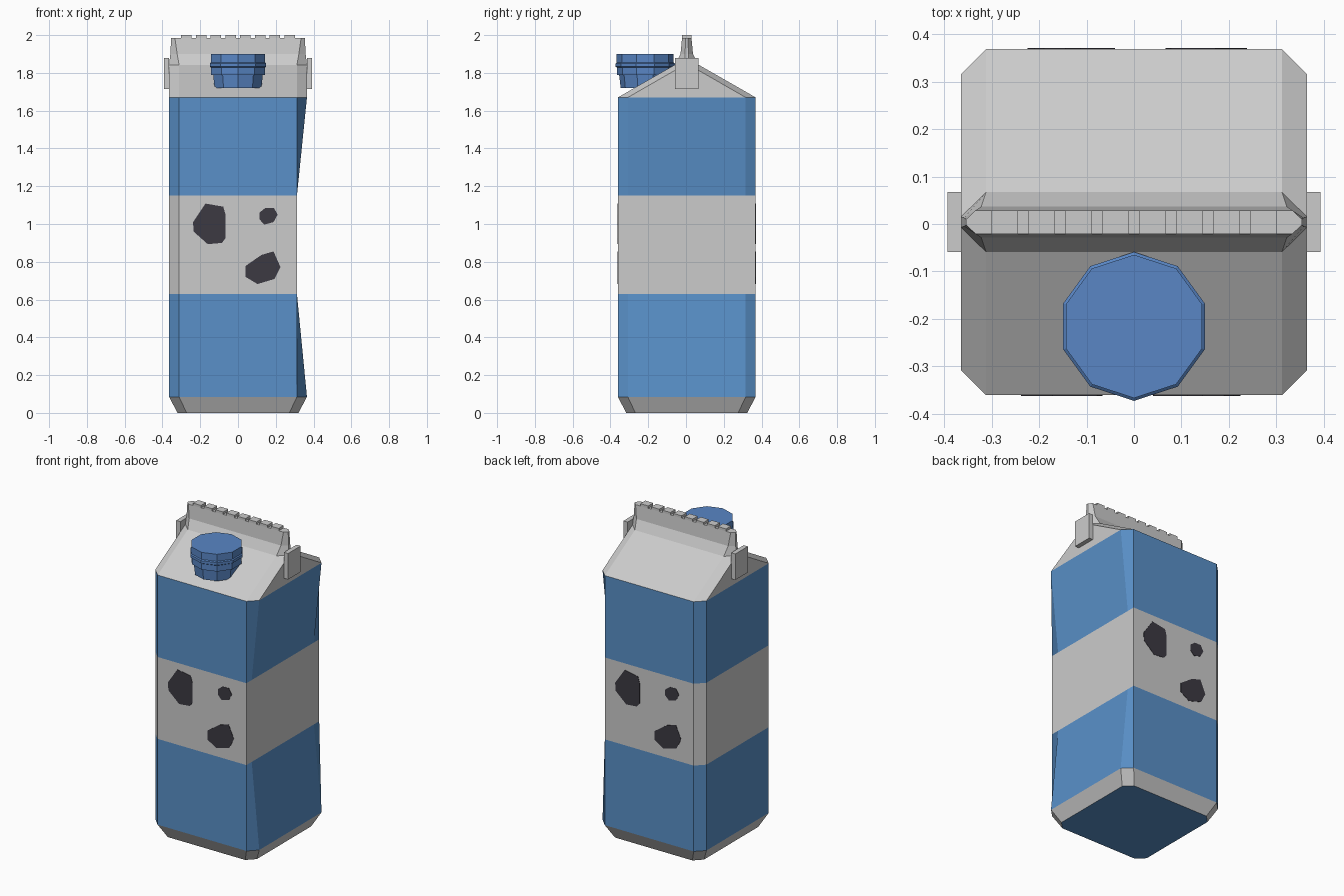
import bpy, bmesh, math

if "Cube" in bpy.data.objects:
    bpy.data.objects.remove(bpy.data.objects["Cube"])

CY = 0.004          # carton sits slightly behind centre; the cap overhangs the front
H, C = 0.365, 0.312  # half width, and where the corner chamfer starts


def material(name, rgb):
    m = bpy.data.materials.new(name)
    m.diffuse_color = (*rgb, 1)
    m.use_nodes = True
    m.node_tree.nodes["Principled BSDF"].inputs["Base Color"].default_value = m.diffuse_color
    return m


BLUE = material("blue_card", (0.10, 0.28, 0.58))
CAP = material("cap_blue", (0.10, 0.24, 0.56))
DARK = material("spot_dark", (0.045, 0.042, 0.055))


def octagon(z, ox=H, ix=C, oy=H, iy=C, right=None):
    """Chamfered rectangle; right overrides the outer x of the +x side."""
    r = ox if right is None else right
    pts = [(ix, -oy), (r, -iy), (r, iy), (ix, oy),
           (-ix, oy), (-ox, iy), (-ox, -iy), (-ix, -oy)]
    return [(x, y + CY, z) for x, y in pts]


def loft(name, rings, mat=None, bottom=False, top=False):
    bm = bmesh.new()
    loops = [[bm.verts.new(p) for p in ring] for ring in rings]
    n = len(loops[0])
    for a, b in zip(loops, loops[1:]):
        for i in range(n):
            j = (i + 1) % n
            bm.faces.new((a[i], a[j], b[j], b[i]))
    if bottom:
        bm.faces.new(loops[0][::-1])
    if top:
        bm.faces.new(loops[-1])
    return finish(name, bm, mat)


def finish(name, bm, mat=None):
    me = bpy.data.meshes.new(name)
    bm.to_mesh(me)
    bm.free()
    ob = bpy.data.objects.new(name, me)
    bpy.context.collection.objects.link(ob)
    if mat:
        me.materials.append(mat)
    return ob


def box(name, x0, x1, y0, y1, z0, z1):
    return loft(name, [[(x0, y0, z), (x1, y0, z), (x1, y1, z), (x0, y1, z)]
                       for z in (z0, z1)], bottom=True, top=True)


# Body: tapered foot, blue sleeves and a plain band dented on the right side
foot = octagon(0, 0.32, 0.272, 0.32, 0.272)
low, high = octagon(0.085), octagon(1.67)
band_lo, band_hi = octagon(0.63, right=C), octagon(1.15, right=C)
loft("bottom_panel", [foot], BLUE, bottom=True)
loft("base_rim", [foot, low])
loft("lower_sleeve", [low, band_lo], BLUE)
loft("middle_band", [band_lo, band_hi])
loft("upper_sleeve", [band_hi, high], BLUE)

# Gable roof narrowing into the sealed fin
loft("gable_roof", [
    high,
    octagon(1.843, H, C, 0.063, 0.011),
    octagon(1.90, 0.358, 0.322, 0.033, 0.009),
    octagon(1.985, 0.354, 0.334, 0.025, 0.006),
], top=True)

# Crimped teeth along the fin top
pitch, gap = 0.078, 0.022
for i in range(8):
    x = (i - 3.5) * pitch
    w = (pitch - gap) / 2
    box(f"fin_tooth_{i + 1}", x - w, x + w, CY - 0.025, CY + 0.025, 1.98, 2.0)

# Folded tabs at the gable ends
for side, s in (("left", -1), ("right", 1)):
    x0, x1 = sorted((s * 0.364, s * 0.393))
    box(f"gable_tab_{side}", x0, x1, CY - 0.063, CY + 0.063, 1.715, 1.88)

# Ten-sided screw cap
profile = [(0.130, 1.72), (0.138, 1.79), (0.150, 1.79), (0.150, 1.828),
           (0.157, 1.833), (0.157, 1.85), (0.151, 1.855), (0.151, 1.90)]
loft("screw_cap", [[(r * math.sin(k * math.tau / 10),
                     -0.216 - r * math.cos(k * math.tau / 10), z)
                    for k in range(10)] for r, z in profile],
     CAP, bottom=True, top=True)

# Dark patches on the front, repeated on the back by a half turn
spots = {
    "large": [(-.172, 1.108), (-.078, 1.092), (-.066, 1.05), (-.066, .925),
              (-.085, .9), (-.16, .893), (-.235, .96), (-.238, 1.01)],
    "small": [(.145, 1.085), (.19, 1.085), (.21, 1.05), (.188, 1.01),
              (.14, .997), (.113, 1.025), (.113, 1.06)],
    "lower": [(.124, .836), (.188, .855), (.225, .772), (.193, .709),
              (.103, .682), (.04, .72), (.04, .778)],
}
for face, s in (("front", 1), ("back", -1)):
    for size, pts in spots.items():
        rings = [[(s * x, CY - s * d, z) for x, z in reversed(pts)]
                 for d in (H - 0.002, H + 0.002)]
        loft(f"spot_{size}_{face}", rings, DARK, bottom=True, top=True)
